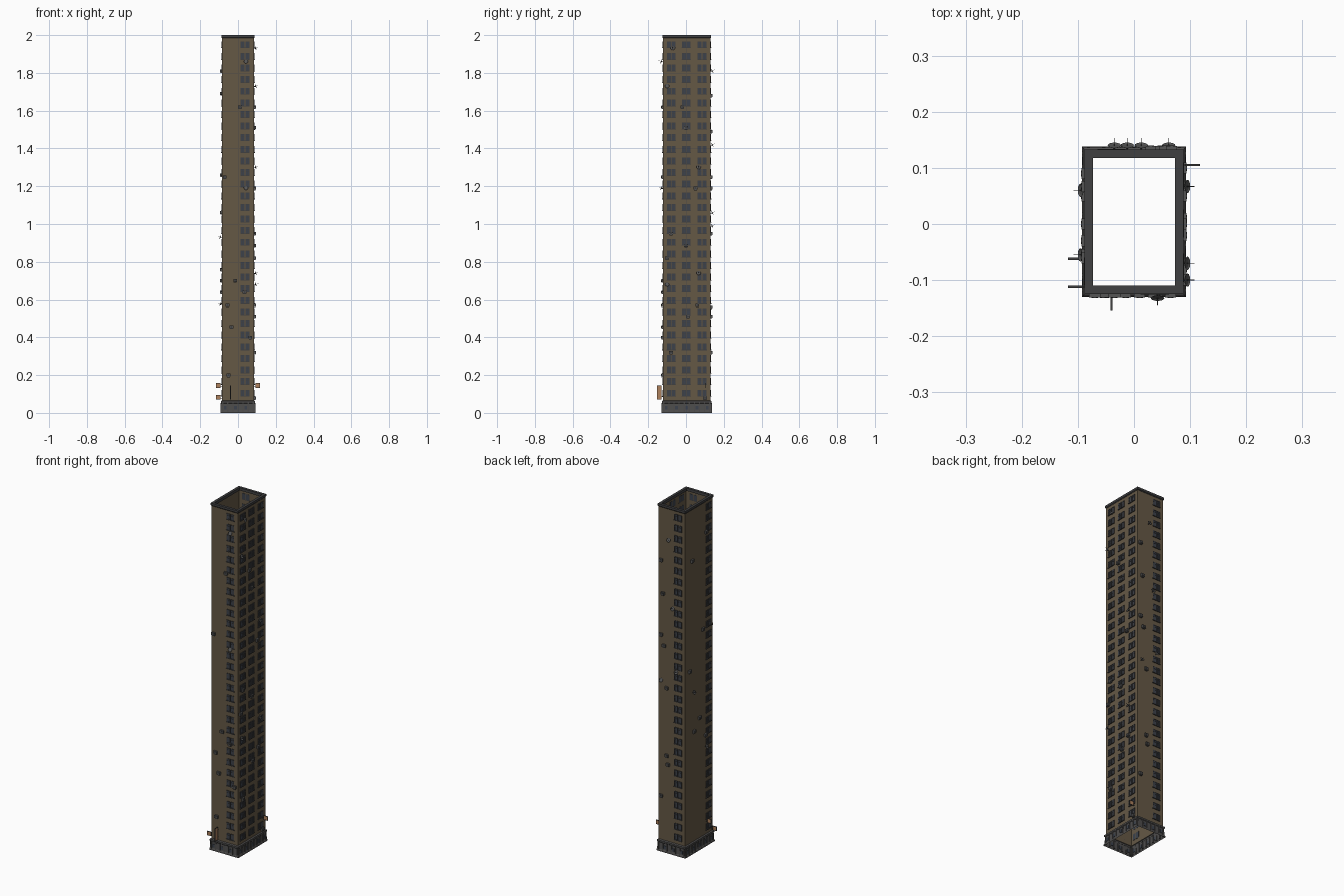
import bpy, bmesh, math
from mathutils import Matrix, Vector

if "Cube" in bpy.data.objects:
    bpy.data.objects.remove(bpy.data.objects["Cube"])

HX, HY, CY = 0.084, 0.125, 0.004      # wall half sizes and centre


def material(name, rgb):
    m = bpy.data.materials.new(name)
    m.diffuse_color = (*rgb, 1)
    m.use_nodes = True
    m.node_tree.nodes["Principled BSDF"].inputs["Base Color"].default_value = m.diffuse_color
    return m


BROWN = material("wall_brown", (0.13, 0.098, 0.06))
DARK = material("dark_trim", (0.05, 0.05, 0.052))
STONE = material("base_stone", (0.075, 0.073, 0.072))
GLASS = material("window_glass", (0.045, 0.055, 0.075))
METAL = material("weathered_metal", (0.09, 0.09, 0.09))
TAN = material("sign_tan", (0.42, 0.22, 0.11))

# face: origin on the wall, tangent axis, outward normal
FACES = {
    "front": (Vector((0, CY - HY, 0)), Vector((1, 0, 0)), Vector((0, -1, 0))),
    "back": (Vector((0, CY + HY, 0)), Vector((1, 0, 0)), Vector((0, 1, 0))),
    "right": (Vector((HX, 0, 0)), Vector((0, 1, 0)), Vector((1, 0, 0))),
    "left": (Vector((-HX, 0, 0)), Vector((0, 1, 0)), Vector((-1, 0, 0))),
}


def finish(bm, name, mat):
    me = bpy.data.meshes.new(name)
    bm.to_mesh(me)
    bm.free()
    me.materials.append(mat)
    ob = bpy.data.objects.new(name, me)
    bpy.context.collection.objects.link(ob)
    return ob


def box(bm, face, t, n, z, dt, dn, dz):
    """Box centred at (tangent t, normal n, height z) on a face."""
    o, u, v = FACES[face]
    s = [abs(u[i]) * dt + abs(v[i]) * dn for i in range(2)] + [dz]
    pos = o + u * t + v * n + Vector((0, 0, z))
    bmesh.ops.create_cube(bm, size=1, matrix=Matrix.Translation(pos) @ Matrix.Diagonal((*s, 1)))


def rings(name, mat, profile, closed=False):
    """Rectangular loft from (offset from wall, z) points."""
    bm = bmesh.new()
    loops = []
    for d, z in profile:
        x, y = HX + d, HY + d
        loops.append([bm.verts.new((sx * x, CY + sy * y, z))
                      for sx, sy in ((-1, -1), (1, -1), (1, 1), (-1, 1))])
    pairs = list(zip(loops, loops[1:])) + ([(loops[-1], loops[0])] if closed else [])
    for a, b in pairs:
        for i in range(4):
            j = (i + 1) % 4
            bm.faces.new((a[i], a[j], b[j], b[i]))
    return finish(bm, name, mat)


# Hollow tower shell, parapet frame and flared base
rings("tower_walls", BROWN, [(0, 0.06), (0, 1.99)])
rings("roof_parapet", DARK, [(0.001, 1.984), (0.004, 1.988), (0.004, 2.0),
                             (-0.011, 2.0), (-0.011, 1.984)], True)
rings("base_plinth", STONE, [(0.009, 0), (0.0085, 0.008), (0.006, 0.012), (0.004, 0.05),
                             (0.007, 0.053), (0.007, 0.062), (0.0, 0.066)])

# Pilasters and vents on the base
ribs, vents = bmesh.new(), bmesh.new()
for f in FACES:
    half, c, k = (HX, 0, 6) if f in ("front", "back") else (HY, CY, 9)
    for i in range(k + 1):
        t = c + (half - 0.003) * (2 * i / k - 1)
        box(ribs, f, t, 0.005, 0.03, 0.006, 0.007, 0.044)
    for i in range(0, k, 2):
        t = c + (half - 0.003) * ((2 * i + 1) / k - 1)
        box(vents, f, t, 0.0055, 0.028, 0.014, 0.004, 0.018)
finish(ribs, "base_pilasters", STONE)
finish(vents, "base_vents", GLASS)

# Windows: one pair per floor in each column
columns = {"front": [0.037], "back": [-0.04], "right": [-0.078, 0.001, 0.085], "left": [-0.085]}
frames, panes, sills = bmesh.new(), bmesh.new(), bmesh.new()
W, H = 0.021, 0.034
for f, centres in columns.items():
    for c in centres:
        for row in range(31):
            z = 0.105 + 0.0615 * row
            for t in (c - 0.0125, c + 0.0125):
                box(panes, f, t, 0, z, W - 0.002, 0.002, H - 0.002)
                for s in (-1, 1):
                    box(frames, f, t + s * (W / 2 - 0.001), 0.001, z, 0.0025, 0.004, H)
                    box(frames, f, t, 0.001, z + s * (H / 2 - 0.001), W, 0.004, 0.0025)
                box(frames, f, t, 0.001, z, 0.0018, 0.003, H)
                box(frames, f, t, 0.001, z + 0.006, W, 0.003, 0.0018)
            box(sills, f, c, 0.002, z - H / 2 - 0.001, 0.05, 0.006, 0.003)
finish(panes, "window_panes", GLASS)
finish(frames, "window_frames", DARK)
finish(sills, "window_sills", DARK)

# Air conditioners (tangent position, height)
coolers = {
    "front": [(0.01, 1.62), (-0.07, 1.25), (-0.015, 0.7), (-0.055, 0.57), (0.035, 0.64),
              (-0.035, 0.455), (0.065, 0.4), (-0.05, 0.2)],
    "back": [(0.067, 1.68), (0.055, 1.49), (0.067, 1.25), (0.048, 1.19), (0.03, 0.95),
             (0.03, 0.56), (0.023, 0.51), (0.067, 0.32)],
    "right": [(0.0, 1.51), (-0.02, 1.62), (0.05, 1.19), (-0.08, 0.95), (0.0, 0.885),
              (-0.1, 0.82), (0.06, 0.57), (0.01, 0.51), (-0.08, 0.32), (0.1, 0.08)],
    "left": [(-0.06, 1.81), (0.067, 1.69), (-0.03, 1.26), (0.09, 1.06), (0.0, 0.76),
             (0.05, 0.7), (-0.055, 0.64)],
}
cases, fans = bmesh.new(), bmesh.new()
for f, spots in coolers.items():
    o, u, v = FACES[f]
    for t, z in spots:
        box(cases, f, t, 0.005, z, 0.02, 0.01, 0.016)
        box(cases, f, t, 0.004, z - 0.01, 0.015, 0.008, 0.003)
        pos = o + u * t + v * 0.0102 + Vector((0, 0, z))
        bmesh.ops.create_cone(fans, cap_ends=True, segments=10, radius1=0.006, radius2=0.006, depth=0.001,
                              matrix=Matrix.Translation(pos) @ v.to_track_quat('Z', 'Y').to_matrix().to_4x4())
finish(cases, "air_conditioners", METAL)
finish(fans, "air_conditioner_fans", DARK)

# Satellite dishes: wall bracket, shallow bowl, feed arm
dishes = {
    "front": [(0.042, 1.86), (0.042, 1.19)],
    "back": [(0.013, 1.81), (-0.012, 1.42), (-0.035, 1.06), (0.062, 0.99)],
    "right": [(-0.07, 1.93), (-0.1, 1.73), (0.067, 1.3), (0.067, 0.74), (-0.1, 0.68)],
    "left": [(0.06, 0.93), (-0.055, 0.575)],
}
bowls, arms = bmesh.new(), bmesh.new()
for f, spots in dishes.items():
    o, u, v = FACES[f]
    aim = (v + Vector((0, 0, 0.45))).normalized()
    rot = aim.to_track_quat('Z', 'Y').to_matrix().to_4x4()
    for t, z in spots:
        p = o + u * t + v * 0.009 + Vector((0, 0, z))
        box(arms, f, t, 0.004, z - 0.002, 0.003, 0.009, 0.003)
        for d, r1, r2 in ((-0.0005, 0.004, 0.009), (0.0015, 0.009, 0.012)):
            bmesh.ops.create_cone(bowls, cap_ends=(d < 0), segments=12, radius1=r1, radius2=r2,
                                  depth=0.002, matrix=Matrix.Translation(p + aim * d) @ rot)
        bmesh.ops.create_cone(arms, cap_ends=True, segments=5, radius1=0.0007, radius2=0.0007,
                              depth=0.015, matrix=Matrix.Translation(p + aim * 0.0085) @ rot)
finish(bowls, "satellite_dishes", METAL)
finish(arms, "dish_arms", DARK)

# Projecting street signs (face, tangent, height, sign height)
boards, borders = bmesh.new(), bmesh.new()
for f, t, z, h in (("left", -0.062, 0.145, 0.024), ("left", -0.112, 0.083, 0.024),
                   ("right", 0.105, 0.145, 0.024), ("front", -0.04, 0.107, 0.074)):
    reach = 0.034
    box(boards, f, t, reach - 0.0135, z, 0.003, 0.024, h - 0.003)
    for s in (-1, 1):
        box(borders, f, t, reach - 0.0135, z + s * (h / 2 - 0.001), 0.004, 0.026, 0.002)
        box(borders, f, t, reach - 0.0135 + s * 0.012, z, 0.004, 0.002, h)
        box(borders, f, t, 0.004, z + s * h * 0.3, 0.002, 0.009, 0.002)
finish(boards, "sign_boards", TAN)
finish(borders, "sign_borders", DARK)
